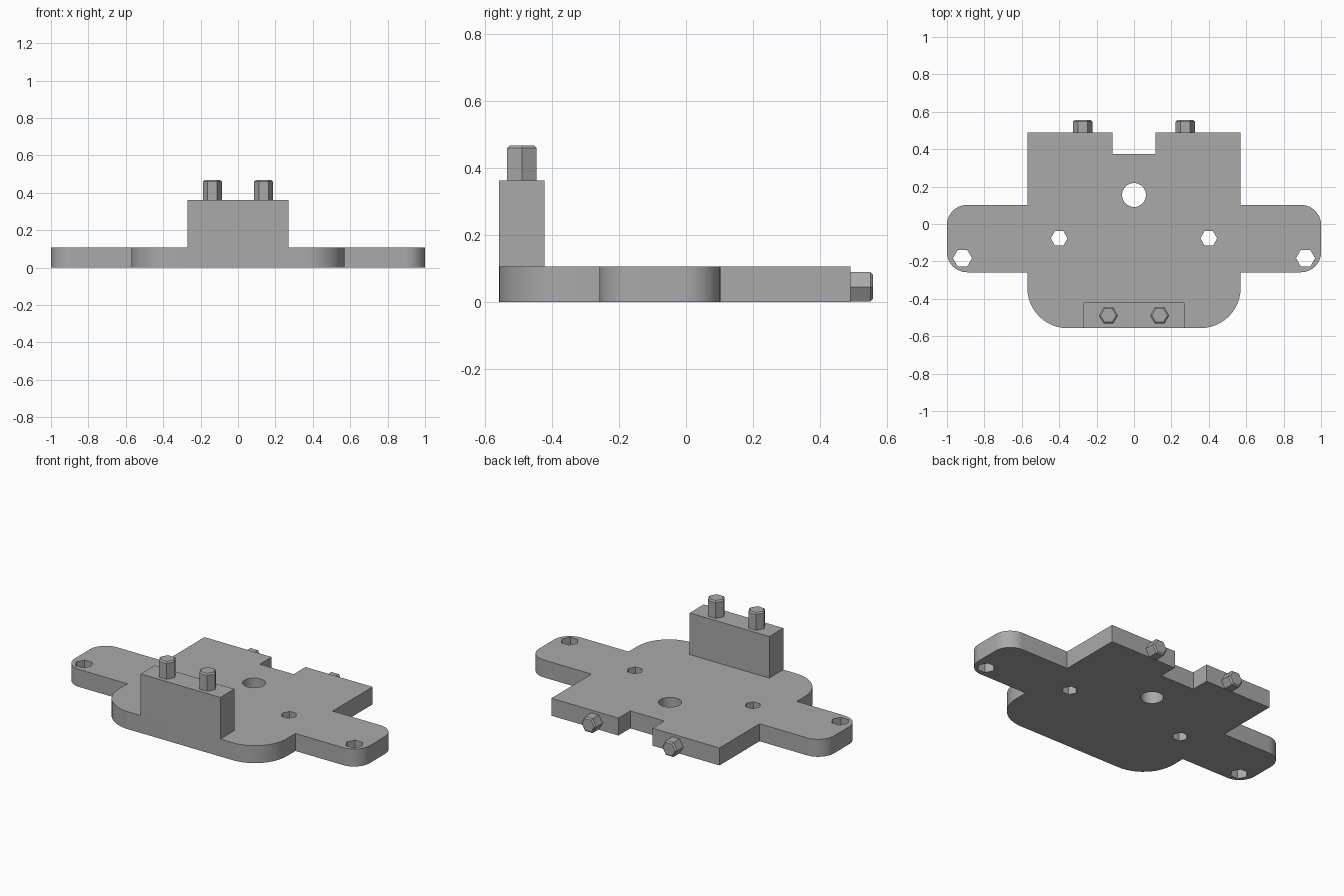
import bpy, bmesh, math
from mathutils import Matrix, Vector

if "Cube" in bpy.data.objects:
    bpy.data.objects.remove(bpy.data.objects["Cube"])

PLATE_H = 0.107
BLOCK_H = 0.362

grey = bpy.data.materials.new("grey plastic")
grey.diffuse_color = (0.4, 0.4, 0.4, 1)
grey.use_nodes = True
grey.node_tree.nodes["Principled BSDF"].inputs["Base Color"].default_value = grey.diffuse_color


def finish(name, bm, smooth=True):
    bmesh.ops.recalc_face_normals(bm, faces=bm.faces)
    me = bpy.data.meshes.new(name)
    bm.to_mesh(me)
    bm.free()
    ob = bpy.data.objects.new(name, me)
    bpy.context.collection.objects.link(ob)
    me.materials.append(grey)
    if smooth:
        shade(ob)
    return ob


def shade(ob):
    bpy.ops.object.select_all(action='DESELECT')
    ob.select_set(True)
    bpy.context.view_layer.objects.active = ob
    bpy.ops.object.shade_smooth_by_angle(angle=math.radians(30))


def fillet(cx, cy, r, start, steps=12):
    """Quarter arc, counter-clockwise from the start angle."""
    return [(cx + r * math.cos(math.radians(start + 90 * i / steps)),
             cy + r * math.sin(math.radians(start + 90 * i / steps)))
            for i in range(steps + 1)]


def prism(bm, sides, r, matrix, depth):
    return bmesh.ops.create_cone(bm, cap_ends=True, segments=sides, radius1=r,
                                 radius2=r, depth=depth, matrix=matrix)


# base plate: right half of the outline from front to back, then mirrored
R_FRONT, R_ARM = 0.215, 0.107
half = fillet(0.57 - R_FRONT, -0.557 + R_FRONT, R_FRONT, -90)
half += [(0.57, -0.258)]
half += fillet(1 - R_ARM, -0.258 + R_ARM, R_ARM, -90)
half += fillet(1 - R_ARM, 0.102 - R_ARM, R_ARM, 0)
half += [(0.57, 0.102), (0.57, 0.49), (0.115, 0.49), (0.115, 0.375)]
outline = half + [(-x, y) for x, y in reversed(half)]
bm = bmesh.new()
face = bm.faces.new([bm.verts.new((x, y, 0)) for x, y in outline])
top = bmesh.ops.extrude_face_region(bm, geom=[face])["geom"]
bmesh.ops.translate(bm, vec=(0, 0, PLATE_H),
                    verts=[g for g in top if isinstance(g, bmesh.types.BMVert)])
plate = finish("base_plate", bm, False)

# holes: one round, four hexagonal with points toward the sides
bm = bmesh.new()
holes = [(0, 0.155, 0.064, 32)]
for s in (-1, 1):
    holes += [(s * 0.4, -0.077, 0.045, 6), (s * 0.917, -0.183, 0.051, 6)]
for x, y, r, sides in holes:
    m = Matrix.Translation((x, y, PLATE_H / 2)) @ Matrix.Rotation(math.pi / 2, 4, 'Z')
    prism(bm, sides, r, m, 0.4)
cutter = finish("hole_cutter", bm, False)
cutter.hide_render = True
mod = plate.modifiers.new("holes", 'BOOLEAN')
mod.operation, mod.solver, mod.object = 'DIFFERENCE', 'EXACT', cutter
bpy.context.view_layer.objects.active = plate
bpy.ops.object.modifier_apply(modifier=mod.name)
bpy.data.objects.remove(cutter)
shade(plate)

# raised block at the front
bm = bmesh.new()
bmesh.ops.create_cube(bm, size=1)
bmesh.ops.scale(bm, vec=(0.54, 0.136, BLOCK_H - PLATE_H), verts=bm.verts)
bmesh.ops.translate(bm, vec=(0, -0.489, (BLOCK_H + PLATE_H) / 2), verts=bm.verts)
finish("front_block", bm)


def peg(name, base, tilt, length):
    """Hexagonal peg with a chamfered end, points toward the sides."""
    bm = bmesh.new()
    prism(bm, 6, 0.051, Matrix.Translation((0, 0, length / 2))
          @ Matrix.Rotation(math.pi / 2, 4, 'Z'), length)
    rim = [e for e in bm.edges if all(v.co.z > length - 0.001 for v in e.verts)]
    bmesh.ops.bevel(bm, geom=rim, offset=0.008, segments=1, affect='EDGES')
    bm.transform(Matrix.Translation(base) @ Matrix.Rotation(tilt, 4, 'X'))
    finish(name, bm, False)


# pegs on top of the block and on the back edge
for side, s in (("left", -1), ("right", 1)):
    peg("block_peg_" + side, Vector((s * 0.137, -0.489, BLOCK_H)), 0, 0.105)
    peg("back_peg_" + side, Vector((s * 0.274, 0.49, 0.046)), -math.pi / 2, 0.067)
